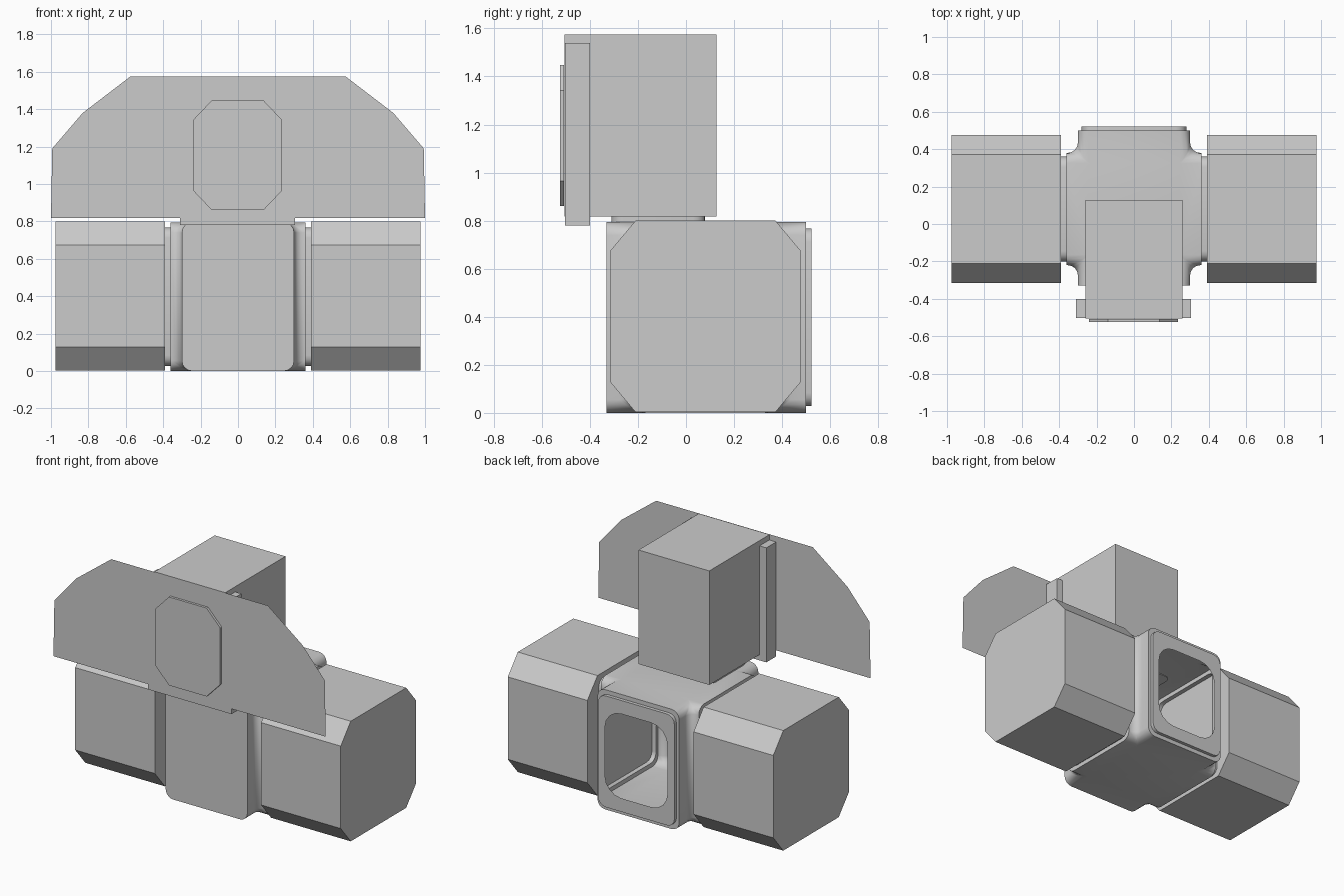
import bpy, bmesh, math
from mathutils import Vector

if "Cube" in bpy.data.objects:
    bpy.data.objects.remove(bpy.data.objects["Cube"])

grey = bpy.data.materials.new("plain_grey")
grey.diffuse_color = (0.6, 0.6, 0.6, 1)
grey.use_nodes = True
grey.node_tree.nodes["Principled BSDF"].inputs["Base Color"].default_value = grey.diffuse_color


def finish(bm, name, smooth=False, recalc=True):
    if recalc:
        bmesh.ops.recalc_face_normals(bm, faces=bm.faces)
    me = bpy.data.meshes.new(name)
    bm.to_mesh(me)
    bm.free()
    ob = bpy.data.objects.new(name, me)
    bpy.context.collection.objects.link(ob)
    me.materials.append(grey)
    if smooth:
        bpy.ops.object.select_all(action='DESELECT')
        ob.select_set(True)
        bpy.context.view_layer.objects.active = ob
        bpy.ops.object.shade_smooth_by_angle(angle=math.radians(35))
    return ob


def loft(name, loops, cap_start=False, cap_end=False, smooth=False):
    bm = bmesh.new()
    rings = [[bm.verts.new(p) for p in loop] for loop in loops]
    n = len(rings[0])
    for a, b in zip(rings, rings[1:]):
        for i in range(n):
            j = (i + 1) % n
            bm.faces.new((a[i], a[j], b[j], b[i]))
    if cap_start:
        bm.faces.new(rings[0][::-1])
    if cap_end:
        bm.faces.new(rings[-1])
    return finish(bm, name, smooth, recalc=cap_start or cap_end)


def box(name, x0, x1, y0, y1, z0, z1):
    base = [(x0, y0), (x1, y0), (x1, y1), (x0, y1)]
    return loft(name, [[(x, y, z) for x, y in base] for z in (z0, z1)], True, True)


def chamfered(u0, u1, v0, v1, cu, cv):
    return [(u0 + cu, v0), (u1 - cu, v0), (u1, v0 + cv), (u1, v1 - cv),
            (u1 - cu, v1), (u0 + cu, v1), (u0, v1 - cv), (u0, v0 + cv)]


def rounded(cu, cv, hu, hv, r, n=4):
    pts = []
    for k, (su, sv) in enumerate([(1, 1), (-1, 1), (-1, -1), (1, -1)]):
        for i in range(n + 1):
            a = math.radians(90 * k + 90 * i / n)
            pts.append((cu + su * (hu - r) + r * math.cos(a),
                        cv + sv * (hv - r) + r * math.sin(a)))
    return pts


# side tanks: chamfered prisms along x
for side, s in (("left", -1), ("right", 1)):
    prof = chamfered(-0.315, 0.477, 0.003, 0.8, 0.105, 0.125)
    loft(side + "_tank", [[(s * x, y, z) for y, z in prof] for x in (0.39, 0.975)],
         True, True)

# hub: cross-shaped shell with rounded long edges, open at the back and sides
H, R = 0.795, 0.055
half = [(0.30, -0.33), (0.30, -0.22), (0.36, -0.22), (0.36, 0.38), (0.30, 0.38), (0.30, 0.50)]
outline = half + [(-x, y) for x, y in reversed(half)]
bm = bmesh.new()
face = bm.faces.new([bm.verts.new((x, y, 0)) for x, y in outline])
up = bmesh.ops.extrude_face_region(bm, geom=[face])
for v in up["geom"]:
    if isinstance(v, bmesh.types.BMVert):
        v.co.z = H
bmesh.ops.recalc_face_normals(bm, faces=bm.faces)


def on_end(p):
    return abs(p.x) > 0.355 or p.y > 0.495 or p.y < -0.325


edges = []
for e in bm.edges:
    m = (e.verts[0].co + e.verts[1].co) / 2
    if not on_end(m):
        edges.append(e)
bmesh.ops.bevel(bm, geom=edges, offset=R, segments=4, profile=0.5, affect='EDGES')
ends = [f for f in bm.faces if all(v.co.y > 0.499 for v in f.verts)
        or all(v.co.x > 0.359 for v in f.verts) or all(v.co.x < -0.359 for v in f.verts)]
bmesh.ops.delete(bm, geom=ends, context='FACES_ONLY')
finish(bm, "hub", True, recalc=False)


# stepped collars with a rounded opening
def collar(name, centre, width, start, depth, place):
    c = H / 2
    steps = [(width, c, R, start), (width - 0.02, c - 0.028, R, start),
             (width - 0.02, c - 0.028, R, start + depth),
             (width - 0.07, 0.28, 0.12, start + depth)]
    loft(name, [[place(u, z, d) for u, z in rounded(centre, c, w, h, r)]
                for w, h, r, d in steps], smooth=True)


collar("back_collar", 0, 0.30, 0.50, 0.022, lambda u, z, d: (-u, d, z))
collar("right_collar", 0.08, 0.30, 0.36, 0.03, lambda u, z, d: (d, u, z))
collar("left_collar", -0.08, 0.30, 0.36, 0.03, lambda u, z, d: (-d, -u, z))

# mounting pad between hub and upper block
loft("mounting_pad", [[(x, y, z) for x, y in rounded(0, -0.115, 0.24, 0.195, 0.05)]
                      for z in (0.79, 0.82)], True, True, True)

# upper block and the slab behind the front plate
box("upper_block", -0.26, 0.26, -0.505, 0.127, 0.818, 1.575)
box("backing_slab", -0.31, 0.305, -0.503, -0.40, 0.78, 1.54)

# paper-thin front plate
side_pts = [(1.0, 0.818), (0.993, 1.19), (0.83, 1.38), (0.575, 1.575)]
bm = bmesh.new()
bm.faces.new([bm.verts.new((x, -0.508, z)) for x, z in
              side_pts + [(-x, z) for x, z in reversed(side_pts)]])
finish(bm, "front_plate", recalc=False)

# raised eight-sided panel on the plate
panel = chamfered(-0.24, 0.236, 0.86, 1.447, 0.10, 0.105)
loft("front_panel", [[(x, y, z) for x, z in panel] for y in (-0.507, -0.524)], True, True)
